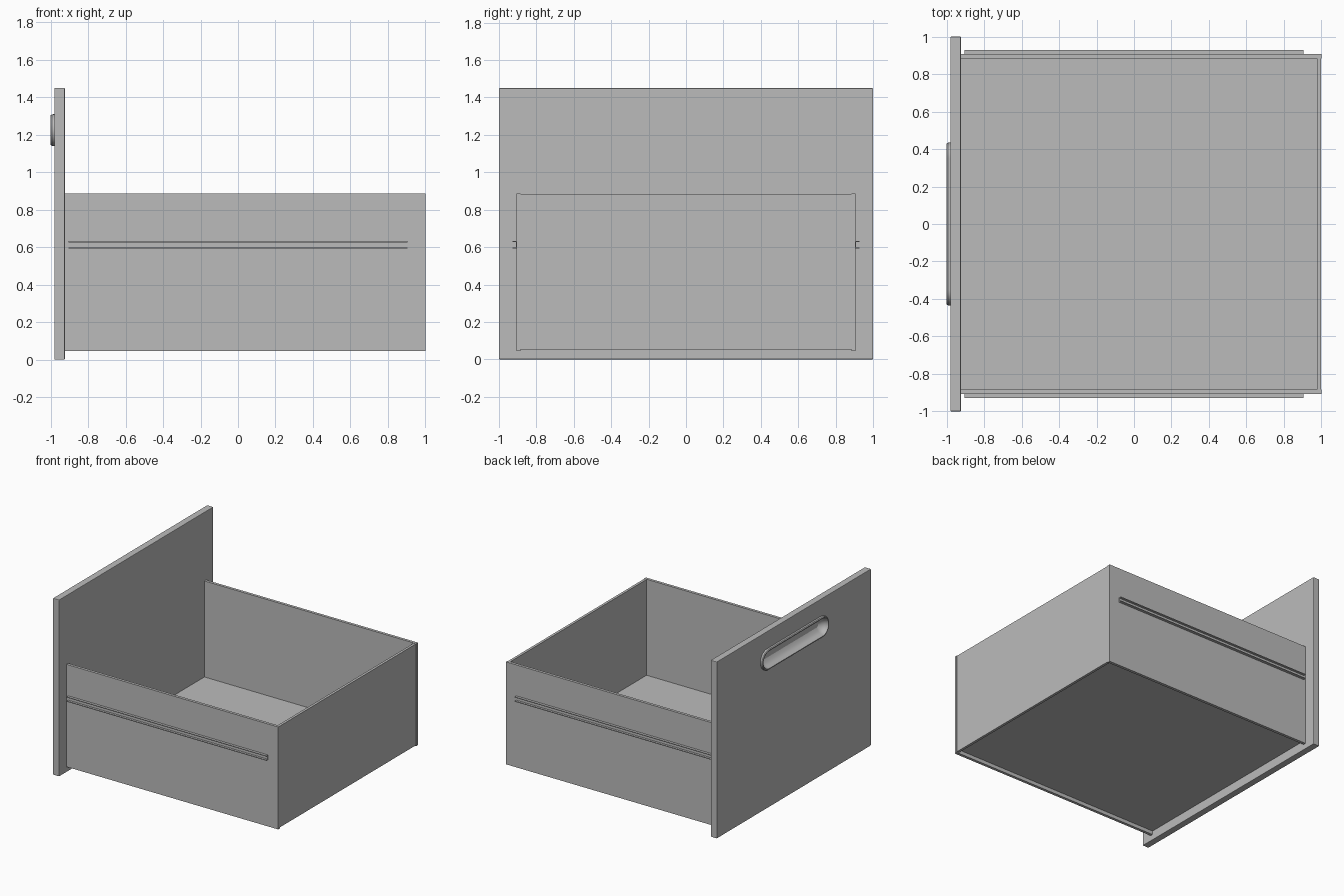
import bpy
import bmesh
from math import pi, cos, sin

if "Cube" in bpy.data.objects:
    bpy.data.objects.remove(bpy.data.objects["Cube"], do_unlink=True)

# One plain grey finish
grey = bpy.data.materials.new("plain grey")
grey.use_nodes = True
COLOUR = (0.5, 0.5, 0.5, 1)
grey.diffuse_color = COLOUR
grey.node_tree.nodes["Principled BSDF"].inputs["Base Color"].default_value = COLOUR


def finish(name, bm):
    bmesh.ops.recalc_face_normals(bm, faces=bm.faces)
    mesh = bpy.data.meshes.new(name)
    bm.to_mesh(mesh)
    bm.free()
    mesh.materials.append(grey)
    obj = bpy.data.objects.new(name, mesh)
    bpy.context.collection.objects.link(obj)
    return obj


def box(name, xs, ys, zs, bevel=0):
    bm = bmesh.new()
    bmesh.ops.create_cube(bm, size=1)
    for v in bm.verts:
        for i, (lo, hi) in enumerate((xs, ys, zs)):
            v.co[i] = lo if v.co[i] < 0 else hi
    if bevel:
        bmesh.ops.bevel(bm, geom=bm.edges[:], offset=bevel, segments=2,
                        profile=0.5, affect='EDGES')
    return finish(name, bm)


def slot_loft(name, sections, cap_start):
    """Loft long rounded slots given as (x, radius) and cap the last one."""
    bm = bmesh.new()
    rings = []
    for x, r in sections:
        ring = []
        for side in (1, -1):
            for i in range(17):
                a = pi * i / 16
                ring.append(bm.verts.new((x, side * (SLOT_HALF + r * sin(a)),
                                          SLOT_Z + side * r * cos(a))))
        rings.append(ring)
    for a, b in zip(rings, rings[1:]):
        for i in range(len(a)):
            j = (i + 1) % len(a)
            bm.faces.new((a[i], a[j], b[j], b[i]))
    bm.faces.new(rings[-1])
    if cap_start:
        bm.faces.new(rings[0])
    return finish(name, bm)


SLOT_HALF, SLOT_Z = 0.35, 1.225
FACE = -0.98          # outer face of the front panel
INNER = -0.924        # inner face of the front panel
OUT, WALL = 0.907, 0.023
BASE, TOP = 0.045, 0.886

# Front panel with a blind slot for the handle
panel = box("front_panel", (FACE, INNER), (-1, 1), (0, 1.45), 0.004)
cutter = slot_loft("slot_cutter", [(-1.02, 0.071), (-0.93, 0.071)], True)
cutter.hide_render = True
cut = panel.modifiers.new("slot", 'BOOLEAN')
cut.operation = 'DIFFERENCE'
cut.solver = 'EXACT'
cut.object = cutter
bpy.context.view_layer.objects.active = panel
panel.select_set(True)
bpy.ops.object.modifier_apply(modifier=cut.name)
bpy.data.objects.remove(cutter, do_unlink=True)

# Handle: raised rim flowing into a scooped recess
handle = slot_loft("recessed_handle", [
    (FACE, 0.085), (-0.994, 0.084), (-1.0, 0.079), (-1.0, 0.072),
    (-0.994, 0.068), (-0.975, 0.060), (-0.955, 0.045), (-0.940, 0.020),
], False)
bpy.ops.object.select_all(action='DESELECT')
handle.select_set(True)
bpy.context.view_layer.objects.active = handle
bpy.ops.object.shade_smooth_by_angle(angle=pi / 6)

# Side walls, each with a channel rail open to the outside
for side, s in (("left", 1), ("right", -1)):
    def span(a, b):
        return tuple(sorted((s * a, s * b)))
    box(side + "_wall", (INNER, 1), span(OUT - WALL, OUT), (BASE, TOP))
    rail_x = (-0.906, 0.906)
    box(side + "_rail_web", rail_x, span(OUT, OUT + 0.003), (0.592, 0.632))
    for name, z in (("lower", 0.592), ("upper", 0.626)):
        box(f"{side}_rail_{name}_flange", rail_x, span(OUT, OUT + 0.021),
            (z, z + 0.006))

# Back wall between the sides, and the raised bottom board
box("back_wall", (1 - WALL, 0.998), (WALL - OUT, OUT - WALL), (BASE + 0.007, TOP - 0.002))
box("bottom_board", (INNER, 1 - WALL), (WALL - OUT, OUT - WALL), (0.075, 0.098))
